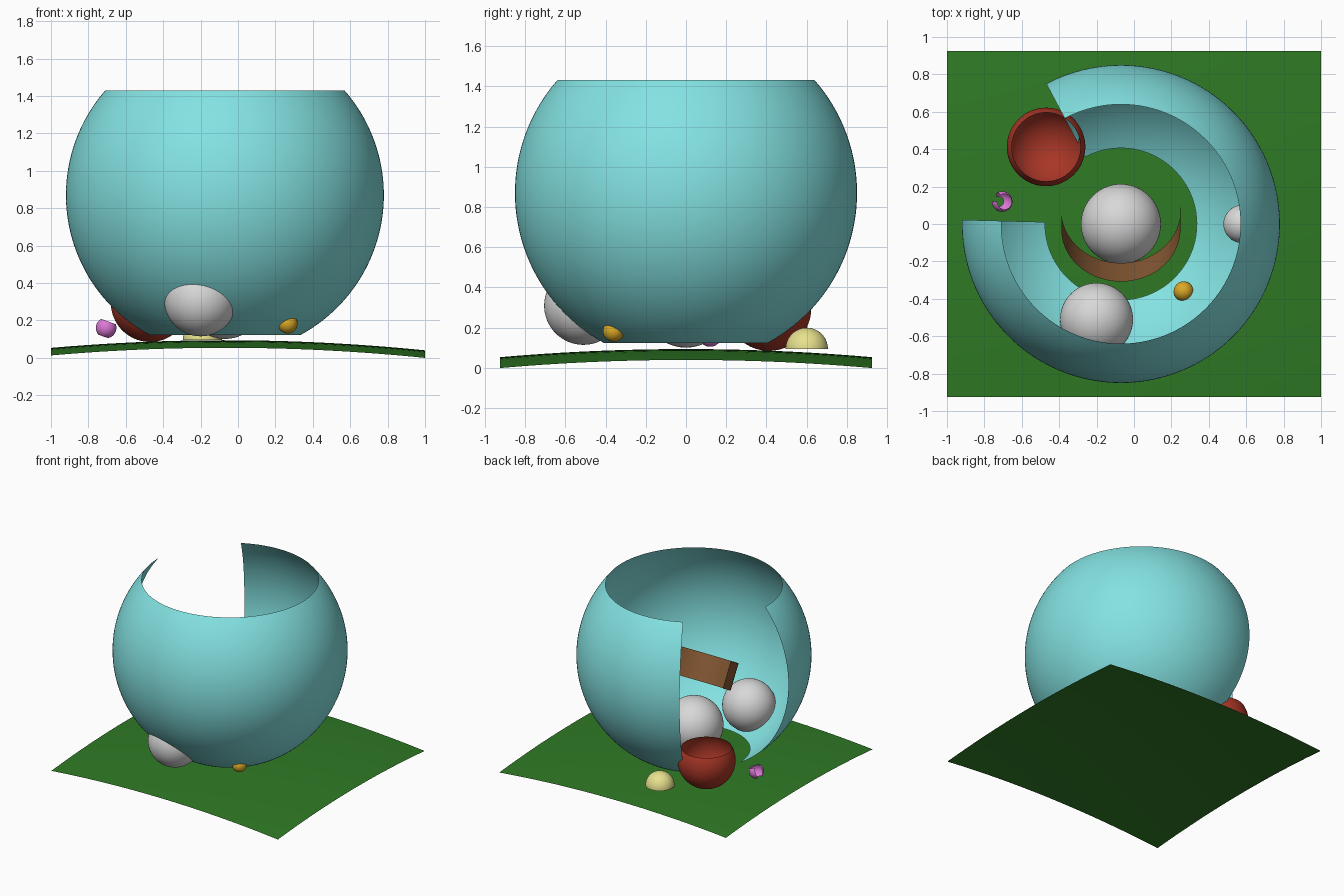
import bpy, math
from mathutils import Matrix, Vector

if "Cube" in bpy.data.objects:
    bpy.data.objects.remove(bpy.data.objects["Cube"])


def mat(name, r, g, b):
    lin = [((c / 255 + 0.055) / 1.055) ** 2.4 for c in (r, g, b)]
    m = bpy.data.materials.new(name)
    m.diffuse_color = (*lin, 1)
    m.use_nodes = True
    m.node_tree.nodes["Principled BSDF"].inputs["Base Color"].default_value = m.diffuse_color
    return m


AQUA = mat("aqua", 132, 226, 226)
GREEN = mat("grass green", 47, 122, 37)
WHITE = mat("light grey", 216, 216, 216)
RED = mat("brick red", 168, 54, 38)
BROWN = mat("brown", 132, 87, 50)
CREAM = mat("pale yellow", 236, 230, 145)
PINK = mat("orchid pink", 220, 120, 215)
GOLD = mat("gold", 218, 168, 38)


def surface(name, fn, nu, nv, material, tf=Matrix()):
    """Open sheet from fn(u, v), u and v in 0..1."""
    verts = [tf @ Vector(fn(i / nu, j / nv)) for j in range(nv + 1) for i in range(nu + 1)]
    w = nu + 1
    faces = [(j * w + i, j * w + i + 1, (j + 1) * w + i + 1, (j + 1) * w + i)
             for j in range(nv) for i in range(nu)]
    me = bpy.data.meshes.new(name)
    me.from_pydata(verts, [], faces)
    me.materials.append(material)
    me.shade_smooth()
    ob = bpy.data.objects.new(name, me)
    bpy.context.collection.objects.link(ob)
    return ob


def sphere_part(name, c, r, material, lat=(-90, 90), lon=(0, 360), n=64, rot=Matrix()):
    """Sphere shell limited to a latitude and longitude range in degrees."""
    def fn(u, v):
        a = math.radians(lon[0] + (lon[1] - lon[0]) * u)
        b = math.radians(lat[0] + (lat[1] - lat[0]) * v)
        return (r * math.cos(b) * math.cos(a), r * math.cos(b) * math.sin(a), r * math.sin(b))
    return surface(name, fn, n, n // 2, material, Matrix.Translation(c) @ rot)


# Gently domed ground sheet
def ground(u, v):
    x, y = -1 + 2 * u, -0.925 + 1.85 * v
    return (x, y, 0.094 - ((x + 0.07) ** 2 + y * y) / 21.2)


surface("ground", ground, 24, 24, GREEN)

# Big open shell with a doorway at the back left
sphere_part("main_shell", (-0.07, 0, 0.87), 0.85, AQUA, (-61.5, 41.2), (178.5, 478), 128)

# Grey balls
sphere_part("centre_ball", (-0.07, 0, 0.315), 0.214, WHITE)
sphere_part("front_ball", (-0.2, -0.51, 0.31), 0.195, WHITE)
sphere_part("wall_ball", (0.58, 0, 0.78), 0.102, WHITE)

# Red bowl by the doorway
sphere_part("bowl", (-0.47, 0.412, 0.295), 0.21, RED, (-90, 29))


# Tilted half ring of brown sheet
def band(u, v):
    a = math.radians(176 + 188 * u)
    return (0.318 * math.cos(a), 0.318 * math.sin(a), 0.205 * (v - 0.5))


surface("half_band", band, 64, 2, BROWN,
        Matrix.Translation((-0.07, 0.02, 0.80)) @ Matrix.Rotation(math.radians(29), 4, 'X'))

# Small items on the ground
sphere_part("pale_dome", (-0.19, 0.6, 0.095), 0.105, CREAM, (0, 90))
sphere_part("gold_bead", (0.265, -0.36, 0.183), 0.053, GOLD, n=32)
sphere_part("pink_shell", (-0.705, 0.12, 0.16), 0.055, PINK, (-61.5, 41), (180, 480), 32,
            Matrix.Rotation(math.radians(20), 4, 'Y'))
